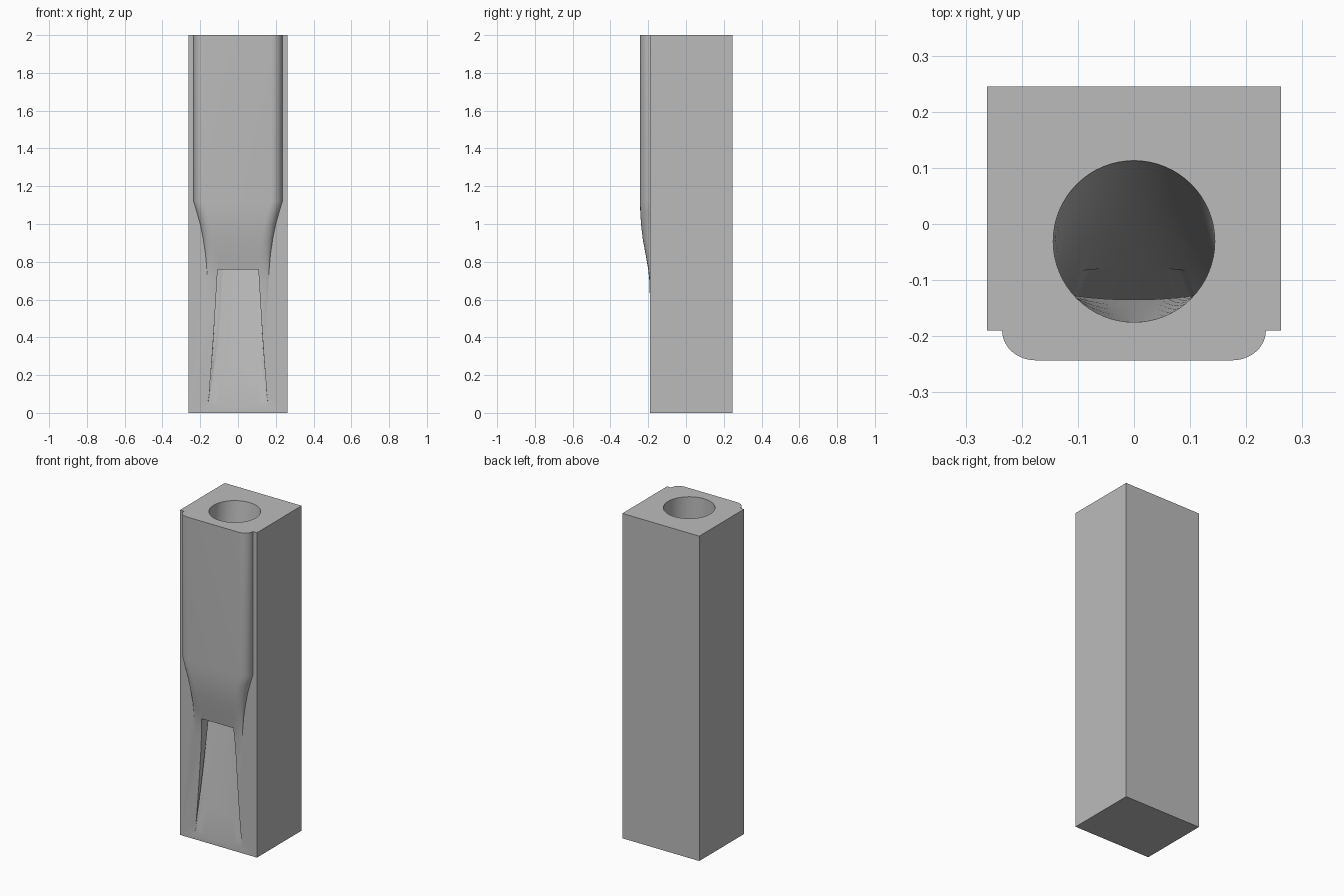
import bpy, bmesh, math

cube = bpy.data.objects.get("Cube")
if cube:
    bpy.data.objects.remove(cube, do_unlink=True)

grey = bpy.data.materials.new("plain grey")
grey.use_nodes = True
grey.diffuse_color = (0.5, 0.5, 0.5, 1)
grey.node_tree.nodes["Principled BSDF"].inputs["Base Color"].default_value = (0.5, 0.5, 0.5, 1)

FRONT, BACK, HALF = -0.19, 0.245, 0.262


def mix(a, b, t):
    return a + (b - a) * t


def loft(name, rings):
    """Skin a stack of equal-sized closed rings and cap both ends."""
    bm = bmesh.new()
    loops = [[bm.verts.new(p) for p in ring] for ring in rings]
    for a, b in zip(loops, loops[1:]):
        for i in range(len(a)):
            j = (i + 1) % len(a)
            bm.faces.new((a[i], a[j], b[j], b[i]))
    bm.faces.new(loops[0])
    bm.faces.new(loops[-1])
    bmesh.ops.recalc_face_normals(bm, faces=bm.faces)
    mesh = bpy.data.meshes.new(name)
    bm.to_mesh(mesh)
    bm.free()
    mesh.materials.append(grey)
    obj = bpy.data.objects.new(name, mesh)
    bpy.context.collection.objects.link(obj)
    return obj


def rect(hw, y0, y1, z):
    return [(-hw, y0, z), (hw, y0, z), (hw, y1, z), (-hw, y1, z)]


def ellipse(hw, y0, y1, z, n=64):
    return [(hw * math.cos(a), (y0 + y1) / 2 + (y1 - y0) / 2 * math.sin(a), z)
            for a in (math.tau * i / n for i in range(n))]


def pad_ring(hw, front, z, steps=10):
    """Front pad section: flat face with a rounded corner on each side."""
    side = []
    for i in range(steps + 1):
        a = math.pi / 2 * i / steps
        side.append((hw - 0.06 * (1 - math.cos(a)), mix(FRONT, front, math.sin(a)), z))
    left = [(-x, y, z) for x, y, z in reversed(side)]
    return [(hw, FRONT + 0.05, z)] + side + left + [(-hw, FRONT + 0.05, z)]


def ramp(z):
    """Depth of the sloping back wall of the bore."""
    return mix(FRONT, 0.113, (z - 0.03) / 1.97)


def combine(target, tool, operation):
    mod = target.modifiers.new(operation.lower(), 'BOOLEAN')
    mod.operation, mod.object, mod.solver = operation, tool, 'EXACT'
    bpy.context.view_layer.objects.active = target
    bpy.ops.object.modifier_apply(modifier=mod.name)
    bpy.data.objects.remove(tool, do_unlink=True)


# Square block
block = loft("block", [rect(HALF, FRONT, BACK, z) for z in (0, 2)])

# Raised front pad, narrowing and fading into the block
pad_steps = [(0.155, -0.191, 0.6), (0.16, -0.194, 0.7), (0.165, -0.2, 0.76),
             (0.172, -0.214, 0.84), (0.184, -0.229, 0.92), (0.2, -0.238, 1.0),
             (0.217, -0.242, 1.06), (0.235, -0.243, 1.12), (0.235, -0.243, 2)]
combine(block, loft("pad", [pad_ring(*s) for s in pad_steps]), 'UNION')

# Leaning bore: round at the top, flattening towards the foot
bore_rings = []
for z in (0.03, 0.2, 0.4, 0.6, 0.76, 1.1, 1.4, 1.7, 2.0, 2.1):
    t = (z - 0.03) / 1.97
    lip = mix(-0.135, -0.175, (z - 0.76) / 1.24) if z > 0.76 else mix(-0.2, -0.135, (z - 0.03) / 0.73)
    bore_rings.append(ellipse(mix(0.165, 0.144, t), lip, ramp(z), z))
combine(block, loft("bore_cutter", bore_rings), 'DIFFERENCE')

# Flared slot opening the foot of the bore through the front
slot_rings = []
for i in range(13):
    t = i / 12
    z = mix(0.03, 0.76, t)
    hw = mix(0.163, 0.108, t ** 0.75)
    back = ramp(z) - 0.002
    r = min(0.03, (back - FRONT) * 0.5 + 0.002)
    corner = [(hw - r + r * math.cos(a), back - r + r * math.sin(a), z)
              for a in (math.pi / 2 * k / 6 for k in range(7))]
    slot_rings.append([(-hw, -0.3, z), (hw, -0.3, z)] + corner
                      + [(-x, y, z) for x, y, z in reversed(corner)])
combine(block, loft("slot_cutter", slot_rings), 'DIFFERENCE')

bpy.ops.object.select_all(action='DESELECT')
block.select_set(True)
bpy.context.view_layer.objects.active = block
bpy.ops.object.shade_smooth_by_angle(angle=math.radians(30))
